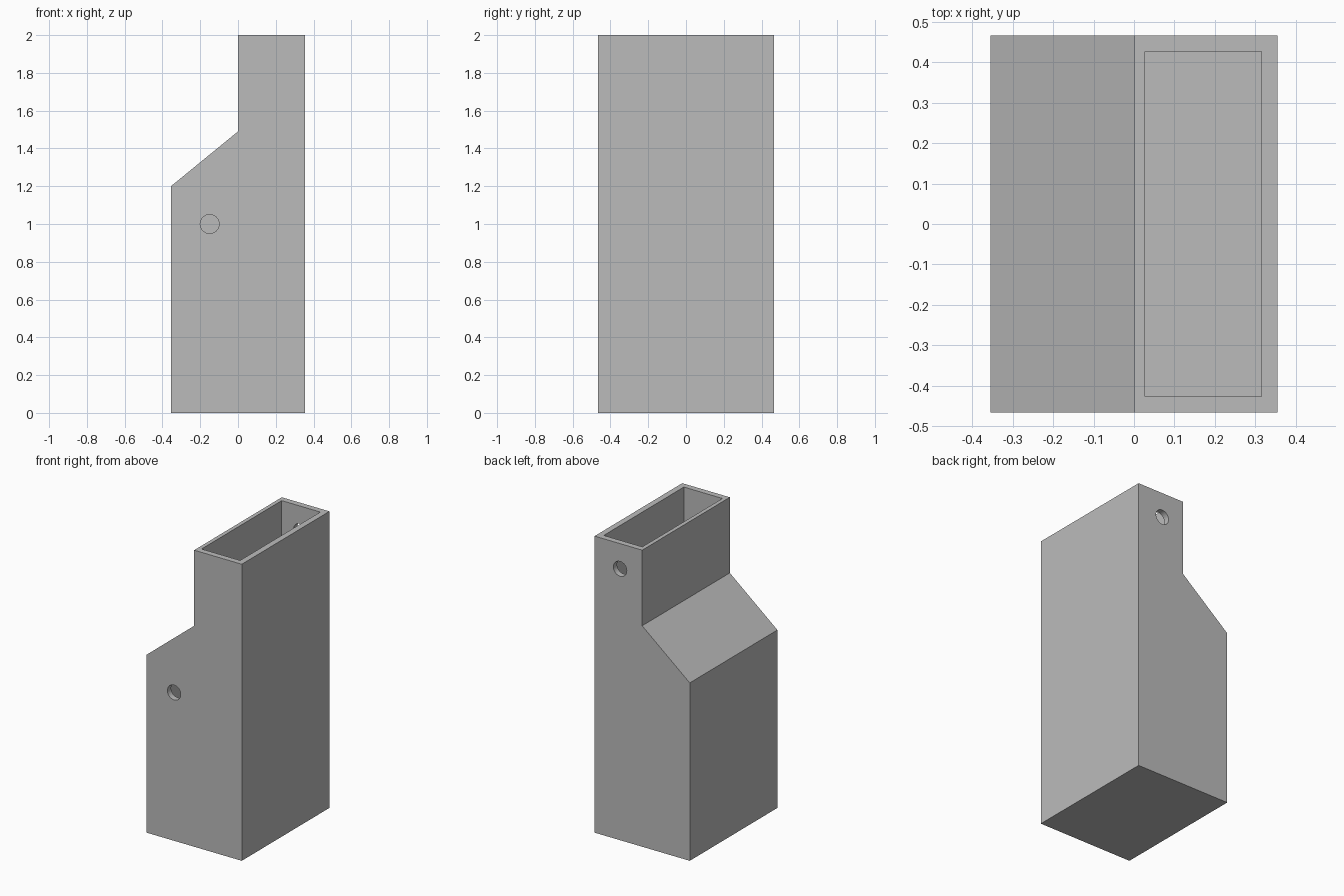
import bpy
import bmesh
from math import radians
from mathutils import Matrix, Vector

cube = bpy.data.objects.get("Cube")
if cube:
    bpy.data.objects.remove(cube, do_unlink=True)

HALF_X, HALF_Y, HEIGHT, WALL = 0.355, 0.467, 2.0, 0.04

grey = bpy.data.materials.new("plain grey")
grey.use_nodes = True
colour = (0.5, 0.5, 0.5, 1)
grey.diffuse_color = colour
grey.node_tree.nodes["Principled BSDF"].inputs["Base Color"].default_value = colour


def add_object(name, bm):
    bmesh.ops.recalc_face_normals(bm, faces=bm.faces)
    mesh = bpy.data.meshes.new(name)
    bm.to_mesh(mesh)
    bm.free()
    mesh.materials.append(grey)
    obj = bpy.data.objects.new(name, mesh)
    bpy.context.collection.objects.link(obj)
    return obj


def extruded_profile(name, points, half_y):
    """Solid made from an x-z outline, running from front to back."""
    bm = bmesh.new()
    face = bm.faces.new([bm.verts.new((x, -half_y, z)) for x, z in points])
    grown = bmesh.ops.extrude_face_region(bm, geom=[face])["geom"]
    verts = [v for v in grown if isinstance(v, bmesh.types.BMVert)]
    bmesh.ops.translate(bm, vec=Vector((0, 2 * half_y, 0)), verts=verts)
    return add_object(name, bm)


def hole_cutter(name, x, y, z, radius=0.05):
    bm = bmesh.new()
    turn = Matrix.Translation((x, y, z)) @ Matrix.Rotation(radians(90), 4, "X")
    bmesh.ops.create_cone(bm, cap_ends=True, segments=32, radius1=radius,
                          radius2=radius, depth=0.2, matrix=turn)
    return add_object(name, bm)


# Outer body: wide base, sloping shoulder, narrow neck
body = extruded_profile("hollow_housing", [
    (-HALF_X, 0), (HALF_X, 0), (HALF_X, HEIGHT),
    (0, HEIGHT), (0, 1.49), (-HALF_X, 1.2)], HALF_Y)

# Cavity open at the top of the neck, and one round hole front and back
inner = HALF_X - WALL
cutters = [
    extruded_profile("cavity_cutter", [
        (-inner, WALL), (inner, WALL), (inner, HEIGHT + 0.1),
        (0.027, HEIGHT + 0.1), (0.027, 1.46), (-inner, 1.18)], HALF_Y - WALL),
    hole_cutter("front_hole_cutter", -0.15, -HALF_Y, 1.0),
    hole_cutter("back_hole_cutter", 0.165, HALF_Y, 1.83),
]
for cutter in cutters:
    cutter.hide_render = True
    cut = body.modifiers.new(cutter.name, "BOOLEAN")
    cut.operation = "DIFFERENCE"
    cut.solver = "EXACT"
    cut.object = cutter

# Bake the cuts into the body and drop the cutters
bpy.context.view_layer.update()
graph = bpy.context.evaluated_depsgraph_get()
baked = bpy.data.meshes.new_from_object(body.evaluated_get(graph))
body.modifiers.clear()
body.data = baked
for cutter in cutters:
    bpy.data.objects.remove(cutter, do_unlink=True)

# Smooth hole walls, crisp edges elsewhere
bpy.context.view_layer.objects.active = body
body.select_set(True)
bpy.ops.object.shade_smooth_by_angle(angle=radians(30))
